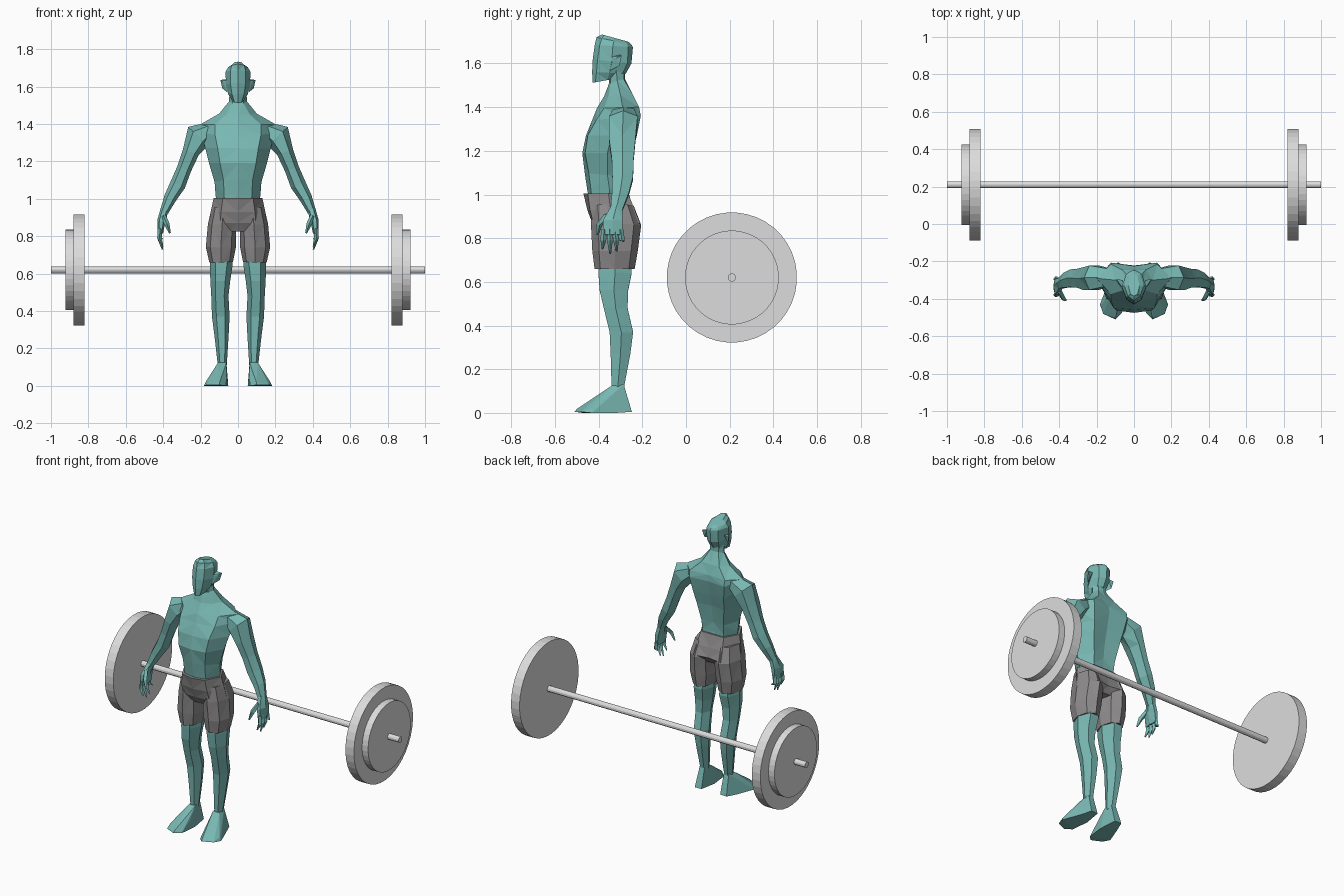
import bpy, bmesh, math
from mathutils import Vector


def mat(name, c):
    m = bpy.data.materials.new(name)
    m.diffuse_color = (*c, 1)
    return m


SKIN = mat("teal_skin", (0.19, 0.48, 0.45))
CLOTH = mat("grey_cloth", (0.27, 0.26, 0.26))
STEEL = mat("light_steel", (0.72, 0.72, 0.72))


def finish(bm, name, material, mirror=False):
    bmesh.ops.triangulate(bm, faces=bm.faces[:])
    bmesh.ops.recalc_face_normals(bm, faces=bm.faces[:])
    me = bpy.data.meshes.new(name)
    bm.to_mesh(me)
    bm.free()
    me.materials.append(material)
    ob = bpy.data.objects.new(name, me)
    bpy.context.collection.objects.link(ob)
    if mirror:
        m = ob.modifiers.new("mirror", 'MIRROR')
        m.use_mirror_merge = False
    return ob


def skin_rings(bm, rings):
    """Bridge equal-sized point rings and cap both ends."""
    vs = [[bm.verts.new(p) for p in r] for r in rings]
    n = len(vs[0])
    for a, b in zip(vs, vs[1:]):
        for i in range(n):
            j = (i + 1) % n
            bm.faces.new((a[i], a[j], b[j], b[i]))
    bm.faces.new(vs[0])
    bm.faces.new(vs[-1])


def body_loft(name, rows, material):
    """Symmetric loft; row = z front, z back, half width, five y values front to back."""
    rings = []
    for zf, zb, w, *ys in rows:
        half = [(f * w, y, zf + (zb - zf) * (y - ys[0]) / (ys[4] - ys[0]))
                for f, y in zip((0, .62, 1, .62, 0), ys)]
        rings.append(half + [(-x, y, z) for x, y, z in half[3:0:-1]])
    bm = bmesh.new()
    skin_rings(bm, rings)
    return finish(bm, name, material)


def add_limb(bm, stations, n=6):
    """Tapered tube; station = x, y, z, side radius, depth radius."""
    pts = [Vector(s[:3]) for s in stations]
    rings = []
    for k, s in enumerate(stations):
        d = pts[min(k + 1, len(pts) - 1)] - pts[max(k - 1, 0)]
        u = Vector((-d.z, 0, d.x)).normalized()
        rings.append([pts[k] + u * s[3] * math.cos(t) + Vector((0, s[4] * math.sin(t), 0))
                      for t in (math.tau * i / n for i in range(n))])
    skin_rings(bm, rings)


def limb(name, stations, material, n=6):
    bm = bmesh.new()
    add_limb(bm, stations, n)
    return finish(bm, name, material, True)


def hull(name, points, material):
    bm = bmesh.new()
    for p in points:
        bm.verts.new(p)
    bmesh.ops.convex_hull(bm, input=bm.verts[:])
    return finish(bm, name, material, True)


# Torso and neck
body_loft("torso", [
    (.96, .96, .112, -.44, -.43, -.35, -.27, -.265),
    (1.02, 1.02, .120, -.452, -.435, -.35, -.272, -.275),
    (1.10, 1.08, .125, -.464, -.445, -.36, -.265, -.275),
    (1.19, 1.19, .155, -.475, -.462, -.36, -.245, -.26),
    (1.27, 1.27, .175, -.458, -.45, -.34, -.225, -.24),
    (1.34, 1.36, .198, -.43, -.41, -.30, -.207, -.222),
    (1.395, 1.40, .200, -.408, -.375, -.29, -.215, -.225),
    (1.45, 1.46, .100, -.375, -.355, -.30, -.245, -.245),
    (1.51, 1.53, .048, -.352, -.345, -.315, -.285, -.280),
    (1.58, 1.58, .045, -.36, -.35, -.32, -.285, -.28)], SKIN)

# Head
body_loft("head", [
    (1.512, 1.535, .030, -.427, -.415, -.36, -.31, -.30),
    (1.56, 1.555, .052, -.430, -.410, -.35, -.29, -.275),
    (1.62, 1.60, .065, -.427, -.405, -.34, -.268, -.250),
    (1.685, 1.675, .066, -.418, -.395, -.335, -.265, -.243),
    (1.72, 1.687, .052, -.410, -.385, -.33, -.27, -.250),
    (1.733, 1.70, .030, -.385, -.375, -.33, -.28, -.265)], SKIN)

# Ears
hull("ear", [(.058, -.345, 1.57), (.058, -.345, 1.63), (.060, -.30, 1.64),
             (.094, -.295, 1.635), (.084, -.305, 1.59), (.082, -.32, 1.625)], SKIN)

# Arms
limb("arm", [(.140, -.285, 1.375, .04, .055), (.212, -.287, 1.335, .073, .075),
             (.252, -.292, 1.25, .045, .070), (.288, -.29, 1.16, .039, .058),
             (.322, -.29, 1.075, .042, .055), (.362, -.30, 1.005, .034, .045),
             (.395, -.318, .93, .023, .032)], SKIN)

# Hands with four fingers and a thumb
bm = bmesh.new()
add_limb(bm, [(.392, -.317, .945, .022, .03), (.410, -.335, .88, .022, .052),
              (.416, -.337, .815, .015, .052)])
for y, tip_y, tip_z in ((-.375, -.382, .75), (-.35, -.347, .728),
                        (-.325, -.317, .74), (-.30, -.287, .785)):
    add_limb(bm, [(.416, y, .84, .013, .014), (.420, (y + tip_y) / 2, .79, .012, .013),
                  (.403, tip_y, tip_z, .004, .004)], 4)
add_limb(bm, [(.400, -.355, .91, .014, .02), (.380, -.395, .865, .014, .015),
              (.364, -.407, .815, .005, .006)], 4)
finish(bm, "hand", SKIN, True)

# Legs
limb("leg", [(.088, -.33, .74, .058, .085), (.090, -.325, .64, .060, .088),
             (.095, -.33, .56, .053, .075), (.097, -.322, .48, .046, .063),
             (.092, -.296, .37, .047, .062), (.088, -.30, .27, .038, .052),
             (.084, -.313, .11, .024, .032)], SKIN)

# Feet
hull("foot", [(.062, -.34, .125), (.106, -.34, .125), (.068, -.285, .13), (.102, -.285, .13),
              (.066, -.25, .005), (.112, -.248, .005), (.052, -.36, .0), (.060, -.40, .055),
              (.115, -.40, .06), (.065, -.475, .0), (.100, -.51, .005), (.098, -.50, .018),
              (.165, -.48, .005), (.182, -.43, .0), (.172, -.43, .022), (.140, -.32, .0)], SKIN)

# Shorts: seat plus two leg tubes
body_loft("shorts_seat", [
    (1.005, 1.005, .130, -.470, -.45, -.355, -.265, -.262),
    (.93, .93, .146, -.452, -.44, -.345, -.235, -.24),
    (.87, .87, .155, -.430, -.425, -.335, -.21, -.225),
    (.825, .83, .075, -.405, -.40, -.33, -.25, -.25)], CLOTH)
limb("shorts_leg", [(.078, -.335, .95, .062, .095), (.085, -.320, .86, .076, .115),
                    (.092, -.325, .74, .080, .104), (.090, -.327, .66, .063, .092)], CLOTH, 8)


# Barbell: bar with a large and a small plate at each end
def disc(name, x0, x1, r, sides, mirror):
    bm = bmesh.new()
    skin_rings(bm, [[(x, .21 + r * math.cos(t), .62 + r * math.sin(t))
                     for t in (math.tau * (i + .5) / sides for i in range(sides))]
                    for x in (x0, x1)])
    finish(bm, name, STEEL, mirror)


disc("bar", -1, 1, .019, 12, False)
disc("large_plate", .82, .88, .298, 40, True)
disc("small_plate", .88, .922, .215, 40, True)
